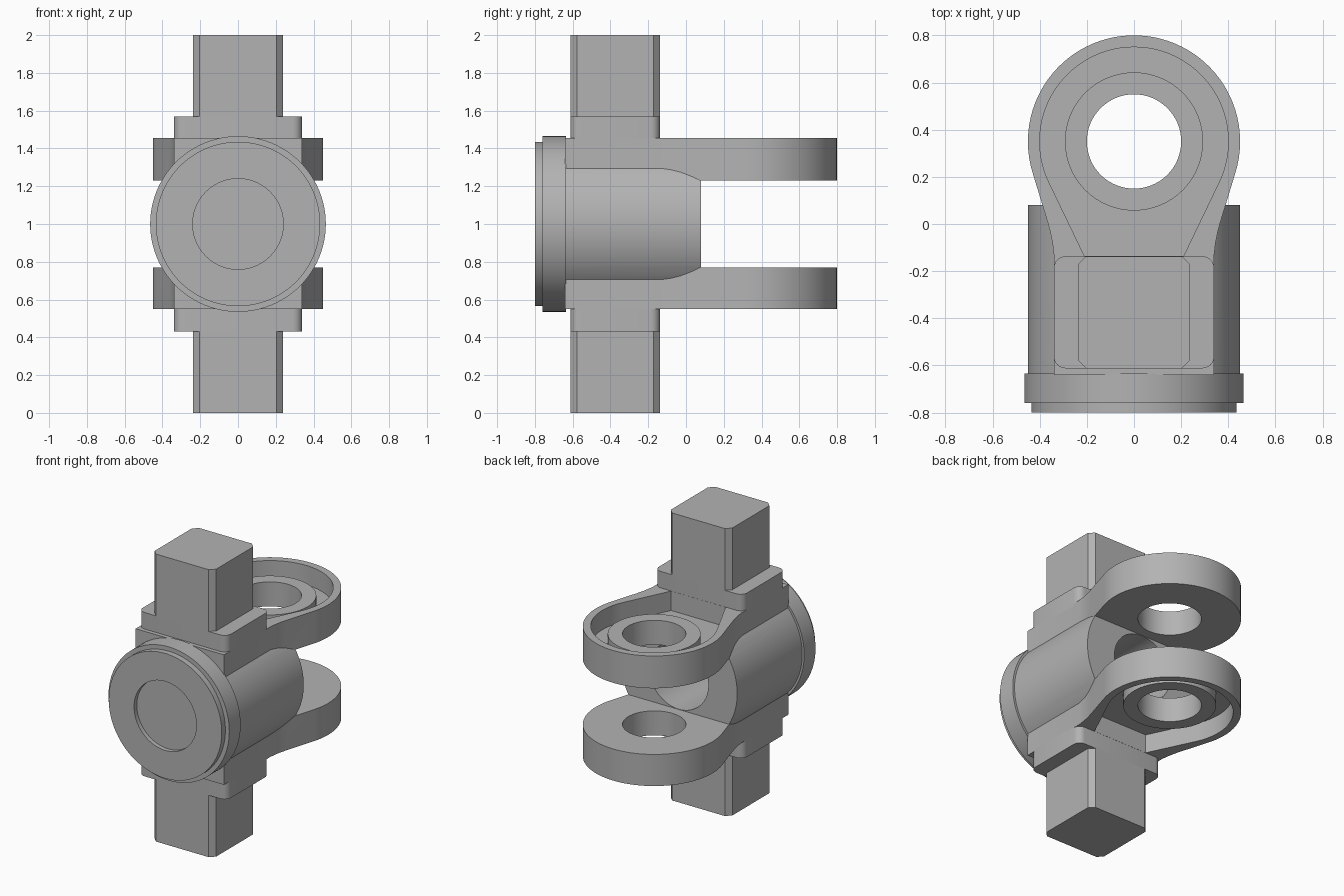
import bpy, bmesh, math

cube = bpy.data.objects.get("Cube")
if cube:
    bpy.data.objects.remove(cube, do_unlink=True)

steel = bpy.data.materials.new("plain grey")
steel.use_nodes = True
GREY = (0.45, 0.45, 0.45, 1)
steel.diffuse_color = GREY
steel.node_tree.nodes["Principled BSDF"].inputs["Base Color"].default_value = GREY

MID = 1.0    # height of the barrel axis
EYE = 0.35   # y of the fork holes


def finish(name, bm):
    bmesh.ops.recalc_face_normals(bm, faces=bm.faces)
    mesh = bpy.data.meshes.new(name)
    bm.to_mesh(mesh)
    bm.free()
    obj = bpy.data.objects.new(name, mesh)
    bpy.context.collection.objects.link(obj)
    mesh.materials.append(steel)
    return obj


def prism(name, outline, z0, z1):
    """Extrude an xy outline between two heights."""
    bm = bmesh.new()
    face = bm.faces.new([bm.verts.new((x, y, z0)) for x, y in outline])
    new = bmesh.ops.extrude_face_region(bm, geom=[face])["geom"]
    # Keep the starting face as the lower cap
    if not face.is_valid:
        bm.faces.new([v for v in bm.verts if v not in new])
    bmesh.ops.translate(bm, vec=(0, 0, z1 - z0),
                        verts=[v for v in new if isinstance(v, bmesh.types.BMVert)])
    return finish(name, bm)


def arc(cx, cy, r, a0, a1, n):
    steps = [math.radians(a0 + (a1 - a0) * i / n) for i in range(n + 1)]
    return [(cx + r * math.cos(a), cy + r * math.sin(a)) for a in steps]


def disc(name, r, z0, z1):
    """Upright cylinder on the fork hole axis."""
    return prism(name, arc(0, EYE, r, 0, 354.375, 63), z0, z1)


def turned(name, profile):
    """Revolve (radius, y) points about the barrel axis."""
    bm = bmesh.new()
    verts = [bm.verts.new((r, y, MID)) for r, y in profile]
    edges = [bm.edges.new(p) for p in zip(verts, verts[1:])]
    bmesh.ops.spin(bm, geom=verts + edges, cent=(0, 0, MID), axis=(0, 1, 0),
                   angle=math.tau, steps=96)
    bmesh.ops.remove_doubles(bm, verts=bm.verts, dist=1e-5)
    return finish(name, bm)


def box_outline(hx, y0, y1, corner, n):
    """Rectangle with rounded corners, or bevelled ones when n is 1."""
    pts = []
    for sx, y, a in ((1, y1 - corner, 0), (-1, y1 - corner, 90),
                     (-1, y0 + corner, 180), (1, y0 + corner, 270)):
        pts += arc(sx * (hx - corner), y, corner, a, a + 90, n)
    return pts


def combine(obj, tool, operation):
    mod = obj.modifiers.new("cut", 'BOOLEAN')
    mod.operation, mod.solver, mod.object = operation, 'EXACT', tool
    bpy.context.view_layer.objects.active = obj
    bpy.ops.object.modifier_apply(modifier=mod.name)
    bpy.data.objects.remove(tool, do_unlink=True)


def span(side, a, b):
    """Heights measured from the barrel axis, above or below it."""
    return sorted((MID + side * a, MID + side * b))


# Body: block flaring into a round fork end
flank = [(0.34, -0.64), (0.34, -0.13), (0.346, -0.08), (0.355, -0.035), (0.367, 0.01)]
outline = flank + arc(0, EYE, 0.45, -16.8, 196.8, 56) + [(-x, y) for x, y in reversed(flank)]
body = prism("fork_body", outline, 0.55, 1.455)

# Gap between the fork arms
gap = [(-0.6, 0.08), (0.6, 0.08), (0.6, 1), (-0.6, 1)]
combine(body, prism("gap", gap, 0.77, 1.23), 'DIFFERENCE')

# Barrel through the block
combine(body, turned("barrel", [(0, -0.7), (0.45, -0.7), (0.45, 0.08), (0, 0.08)]), 'UNION')

# Pocket and raised boss on the outside of each arm
for side in (1, -1):
    pocket = [(0.21, -0.136)] + arc(0, EYE, 0.40, -24, 204, 56) + [(-0.21, -0.136)]
    combine(body, prism("pocket", pocket, *span(side, 0.32, 0.6)), 'DIFFERENCE')
    combine(body, disc("boss", 0.293, *span(side, 0.28, 0.40)), 'UNION')

# Fork holes and rear bore
for side in (1, -1):
    combine(body, disc("eye", 0.20, *span(side, 0.2, 0.6)), 'DIFFERENCE')
combine(body, turned("bore", [(0, -0.6), (0.228, -0.6), (0.228, 0.2), (0, 0.2)]), 'DIFFERENCE')

# Front flange with a stepped rim and a shallow recess
flange = turned("front_flange", [(0, -0.77), (0.24, -0.77), (0.24, -0.8), (0.435, -0.8),
                                 (0.435, -0.76), (0.465, -0.76), (0.465, -0.635), (0, -0.635)])
parts = [body, flange]

# Shoulder plates and square posts above and below
for side, label in ((1, "upper"), (-1, "lower")):
    parts.append(prism(label + "_shoulder", box_outline(0.34, -0.612, -0.137, 0.05, 6),
                       *span(side, 0.44, 0.57)))
    parts.append(prism(label + "_post", box_outline(0.237, -0.612, -0.137, 0.034, 1),
                       *span(side, 0.56, 1.0)))

# Smooth the round surfaces, keep the edges sharp
bpy.context.view_layer.update()
bpy.ops.object.select_all(action='DESELECT')
for part in parts:
    part.select_set(True)
bpy.context.view_layer.objects.active = body
bpy.ops.object.shade_smooth_by_angle(angle=math.radians(25))
